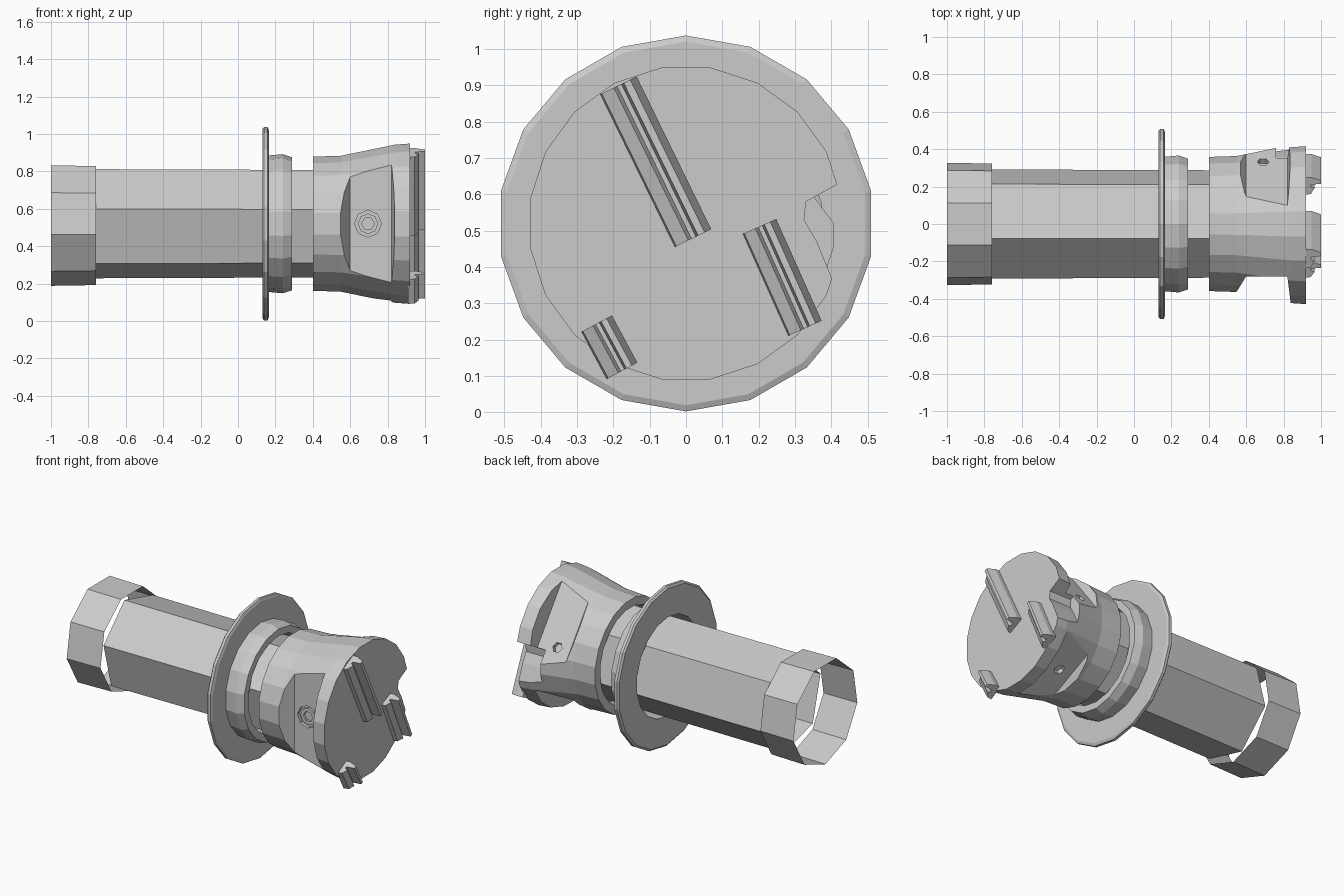
import bpy, bmesh
from math import sin, cos, pi, radians
from mathutils import Vector

if "Cube" in bpy.data.objects:
    bpy.data.objects.remove(bpy.data.objects["Cube"])

CZ = 0.52  # height of the long axis


def make(name, bm):
    bmesh.ops.recalc_face_normals(bm, faces=bm.faces)
    me = bpy.data.meshes.new(name)
    bm.to_mesh(me)
    bm.free()
    ob = bpy.data.objects.new(name, me)
    bpy.context.collection.objects.link(ob)
    return ob


def lathe(name, profile, n, phase=0, loop=False, caps=False):
    """Revolve (x, radius) points around the long axis."""
    bm = bmesh.new()
    rings = []
    for x, r in profile:
        angs = [radians(phase) + 2 * pi * i / n for i in range(n)]
        rings.append([bm.verts.new((x, r * cos(a), CZ + r * sin(a))) for a in angs])
    pairs = list(zip(rings, rings[1:]))
    if loop:
        pairs.append((rings[-1], rings[0]))
    for a, b in pairs:
        for i in range(n):
            j = (i + 1) % n
            bm.faces.new((a[i], a[j], b[j], b[i]))
    if caps:
        bm.faces.new(rings[0])
        bm.faces.new(rings[-1])
    return make(name, bm)


def prism(name, pts, vec):
    """Extrude a polygon along a vector."""
    bm = bmesh.new()
    f = bm.faces.new([bm.verts.new(p) for p in pts])
    g = bmesh.ops.extrude_face_region(bm, geom=[f], use_keep_orig=True)
    moved = [v for v in g['geom'] if isinstance(v, bmesh.types.BMVert)]
    bmesh.ops.translate(bm, verts=moved, vec=vec)
    return make(name, bm)


def cut(ob, cutter):
    cutter.hide_render = True
    m = ob.modifiers.new("cut", 'BOOLEAN')
    m.operation = 'DIFFERENCE'
    m.solver = 'EXACT'
    m.object = cutter
    bpy.context.view_layer.objects.active = ob
    bpy.ops.object.modifier_apply(modifier=m.name)
    bpy.data.objects.remove(cutter)


def frame(deg):
    """Outward and tangent directions at an angle around the axis."""
    a = radians(deg)
    return Vector((0, cos(a), sin(a))), Vector((0, -sin(a), cos(a)))


def hole(ob, deg, x, out, side, r, depth, n):
    """Drill an n-sided hole into a flat of the head."""
    nrm, tan = frame(deg)
    c = Vector((x, 0, CZ)) + nrm * (out - depth) + tan * side
    pts = [c + Vector((1, 0, 0)) * r * cos(2 * pi * i / n) + tan * r * sin(2 * pi * i / n)
           for i in range(n)]
    cut(ob, prism("hole_cutter", pts, nrm * (depth + 0.1)))


# Shank and rear collar: open thin tubes
lathe("shank", [(-0.76, 0.302), (0.5, 0.297)], 6, 45)
lathe("rear_collar", [(-1, 0.332), (-0.76, 0.328)], 9, 30)

# Flange with its stepped hub
lathe("flange", [(0.13, 0.32), (0.13, 0.505), (0.14, 0.517), (0.158, 0.517), (0.165, 0.5),
                 (0.165, 0.365), (0.24, 0.372), (0.29, 0.355), (0.29, 0.31)], 18, 10, loop=True)

# Cutter head with a shallow bore at the back
head = lathe("cutter_head", [(0.5, 0.31), (0.4, 0.31), (0.4, 0.363), (0.55, 0.368),
                             (0.84, 0.428), (0.92, 0.434)], 20, 9, caps=True)

# Three flat pockets around the head
for deg, d in ((180, 0.28), (37, 0.325), (-65, 0.335)):
    nrm, tan = frame(deg)
    base = Vector((0, 0, CZ)) - tan * 0.6
    slope = [(0.6, d), (0.82, d), (0.86, 0.6), (0.4, 0.6)]
    pts = [base + Vector((x, 0, 0)) + nrm * h for x, h in slope]
    cut(head, prism("pocket_cutter", pts, tan * 1.2))

# Chip notch in the rim
notch = [(0.43, 0.635), (0.33, 0.58), (0.325, 0.53), (0.36, 0.47), (0.405, 0.36), (0.55, 0.36),
         (0.55, 0.65)]
cut(head, prism("notch_cutter", [(0.76, y, z) for y, z in notch], (0.3, 0, 0)))

# Screw recess on the front flat, small screw holes on the others
hole(head, 180, 0.695, 0.28, 0, 0.072, 0.02, 8)
hole(head, 37, 0.69, 0.325, -0.12, 0.032, 0.03, 6)
hole(head, -65, 0.69, 0.335, 0, 0.032, 0.03, 6)
screw = prism("screw", [(0.695 + 0.055 * cos(i * pi / 4), -0.25, CZ + 0.055 * sin(i * pi / 4))
                        for i in range(8)], (0, -0.025, 0))
hole(screw, 180, 0.695, 0.275, 0, 0.034, 0.018, 6)

# Raised cutting blades on the end face: wedge, groove and edge
section = [(-0.058, 0.91), (-0.052, 0.945), (-0.015, 0.965), (-0.005, 0.945), (0.008, 0.945),
           (0.015, 1.0), (0.035, 1.0), (0.055, 0.95), (0.055, 0.91)]
for i, (a, b, s) in enumerate((((-0.185, 0.9), (0.02, 0.48), 1),
                               ((0.203, 0.512), (0.328, 0.232), 0.9),
                               ((-0.245, 0.245), (-0.175, 0.115), 0.85))):
    p, q = Vector((0, *a)), Vector((0, *b))
    d = (q - p).normalized()
    across = Vector((0, -d.z, d.y))
    pts = [p + across * w * s + Vector((x, 0, 0)) for w, x in section]
    prism(f"blade_{i + 1}", pts, q - p)
